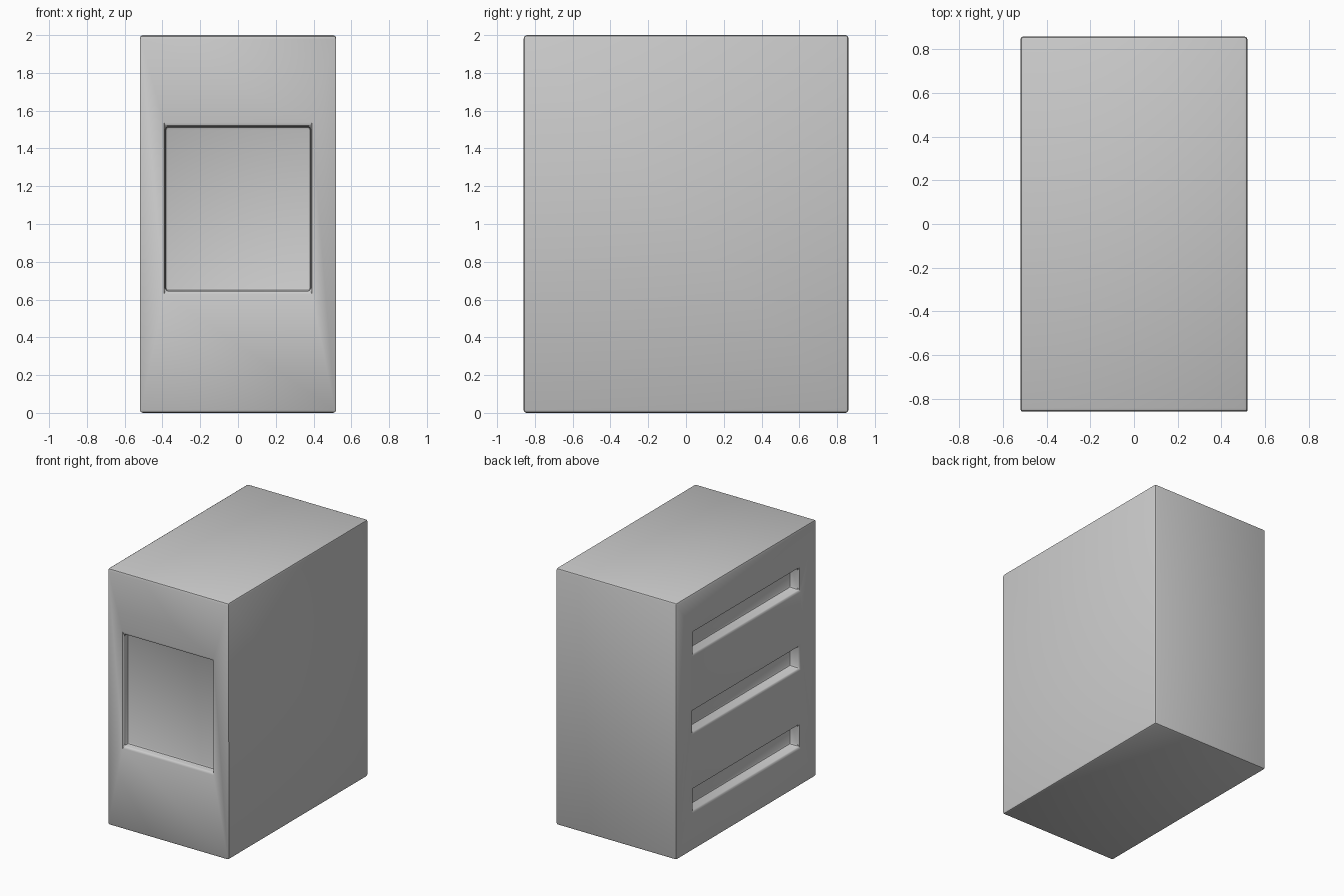
import bpy

if "Cube" in bpy.data.objects:
    bpy.data.objects.remove(bpy.data.objects["Cube"])


def box(name, lo, hi):
    """Axis-aligned box between two corners."""
    size = [b - a for a, b in zip(lo, hi)]
    mid = [(a + b) / 2 for a, b in zip(lo, hi)]
    bpy.ops.mesh.primitive_cube_add(size=1, location=mid)
    ob = bpy.context.object
    ob.name = name
    ob.scale = size
    bpy.ops.object.transform_apply(location=True, rotation=False, scale=True)
    return ob


W, D, H = 0.52, 0.86, 2.0

# cabinet body
body = box("cabinet_body", (-W, -D, 0), (W, D, H))

# front panel recess and three slots on the left side
cutters = [box("front_recess_cutter", (-0.385, -D - 0.1, 0.645), (0.385, -D + 0.055, 1.515))]
for i in range(3):
    z = 0.39 + i * 0.61
    cutters.append(box(f"side_slot_cutter_{i + 1}", (-W - 0.1, -0.655, z - 0.085),
                       (-W + 0.085, 0.655, z + 0.085)))

bpy.context.view_layer.objects.active = body
for c in cutters:
    m = body.modifiers.new("cut", 'BOOLEAN')
    m.operation = 'DIFFERENCE'
    m.solver = 'EXACT'
    m.object = c
    bpy.ops.object.modifier_apply(modifier=m.name)
    bpy.data.objects.remove(c, do_unlink=True)

# softened edges everywhere
bev = body.modifiers.new("soft_edges", 'BEVEL')
bev.width = 0.016
bev.segments = 2
bev.limit_method = 'ANGLE'
bpy.ops.object.select_all(action='DESELECT')
body.select_set(True)
bpy.ops.object.modifier_apply(modifier=bev.name)
bpy.ops.object.shade_smooth_by_angle(angle=0.6)
